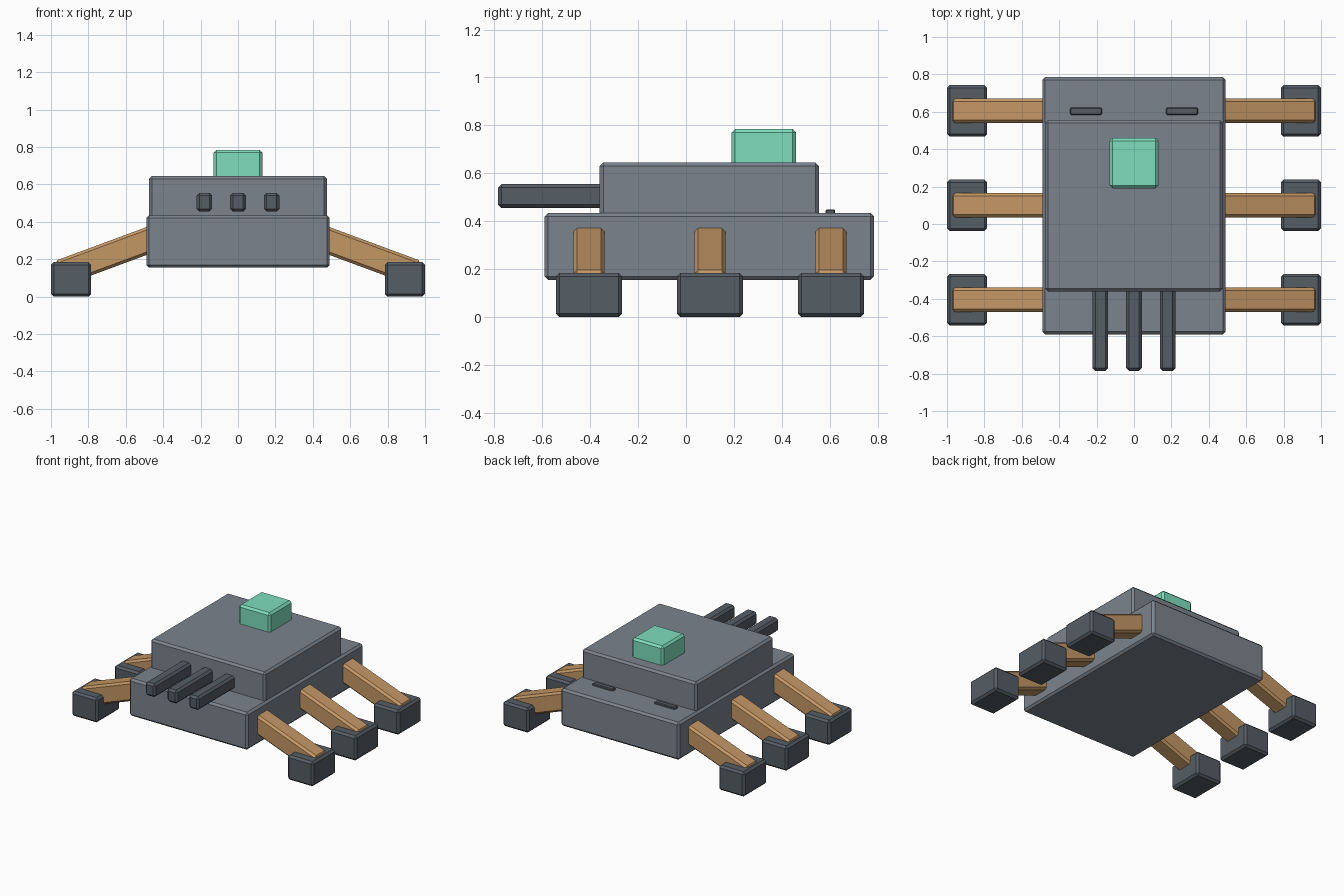
import bpy, bmesh
from math import radians, cos, sin
from mathutils import Matrix

if "Cube" in bpy.data.objects:
    bpy.data.objects.remove(bpy.data.objects["Cube"])


def paint(name, rgb):
    m = bpy.data.materials.new(name)
    m.diffuse_color = (*rgb, 1)
    m.use_nodes = True
    m.node_tree.nodes["Principled BSDF"].inputs["Base Color"].default_value = m.diffuse_color
    return m


GREY = paint("hull_grey", (0.20, 0.23, 0.27))
DARK = paint("dark_metal", (0.09, 0.11, 0.13))
ORANGE = paint("orange", (0.55, 0.31, 0.13))
MINT = paint("mint", (0.21, 0.73, 0.51))


def box(name, lo, hi, mat, chamfer=0.015, tilt=0.0):
    """Chamfered box between two corners, optionally tilted about y."""
    size = [b - a for a, b in zip(lo, hi)]
    mid = [(a + b) / 2 for a, b in zip(lo, hi)]
    bm = bmesh.new()
    bmesh.ops.create_cube(bm, size=1, matrix=Matrix.Diagonal((*size, 1)))
    bmesh.ops.bevel(bm, geom=bm.edges[:], offset=chamfer, segments=1,
                    affect='EDGES', profile=0.5)
    bm.transform(Matrix.Translation(mid) @ Matrix.Rotation(tilt, 4, 'Y'))
    me = bpy.data.meshes.new(name)
    bm.to_mesh(me)
    bm.free()
    me.materials.append(mat)
    ob = bpy.data.objects.new(name, me)
    bpy.context.collection.objects.link(ob)
    return ob


# Hull, upper deck and sensor block
box("lower_hull", (-0.49, -0.59, 0.155), (0.49, 0.785, 0.435), GREY)
box("upper_hull", (-0.475, -0.36, 0.415), (0.475, 0.555, 0.645), GREY)
box("sensor_block", (-0.13, 0.19, 0.63), (0.13, 0.46, 0.785), MINT)

# Three front barrels
for i, x in enumerate((-0.18, 0, 0.18)):
    box(f"barrel_{i}", (x - 0.042, -0.785, 0.455), (x + 0.042, -0.30, 0.555), DARK)

# Rear vents, legs and feet on both sides
LEG_TILT = radians(20.3)
LEG_LEN = 0.71
for side, label in ((1, "right"), (-1, "left")):
    vx = side * 0.257
    box(f"vent_{label}", (vx - 0.085, 0.583, 0.425), (vx + 0.085, 0.622, 0.45), DARK, 0.005)
    for i, y in enumerate((-0.405, 0.10, 0.605)):
        # leg centre measured back along its axis from the outer end
        cx = 0.955 - cos(LEG_TILT) * LEG_LEN / 2
        cz = 0.125 + sin(LEG_TILT) * LEG_LEN / 2
        x = side * cx
        box(f"leg_{label}_{i}", (x - LEG_LEN / 2, y - 0.065, cz - 0.07),
            (x + LEG_LEN / 2, y + 0.065, cz + 0.07), ORANGE, tilt=side * LEG_TILT)
        fx = side * 0.8925
        box(f"foot_{label}_{i}", (fx - 0.1075, y - 0.138, 0), (fx + 0.1075, y + 0.138, 0.185), DARK)
